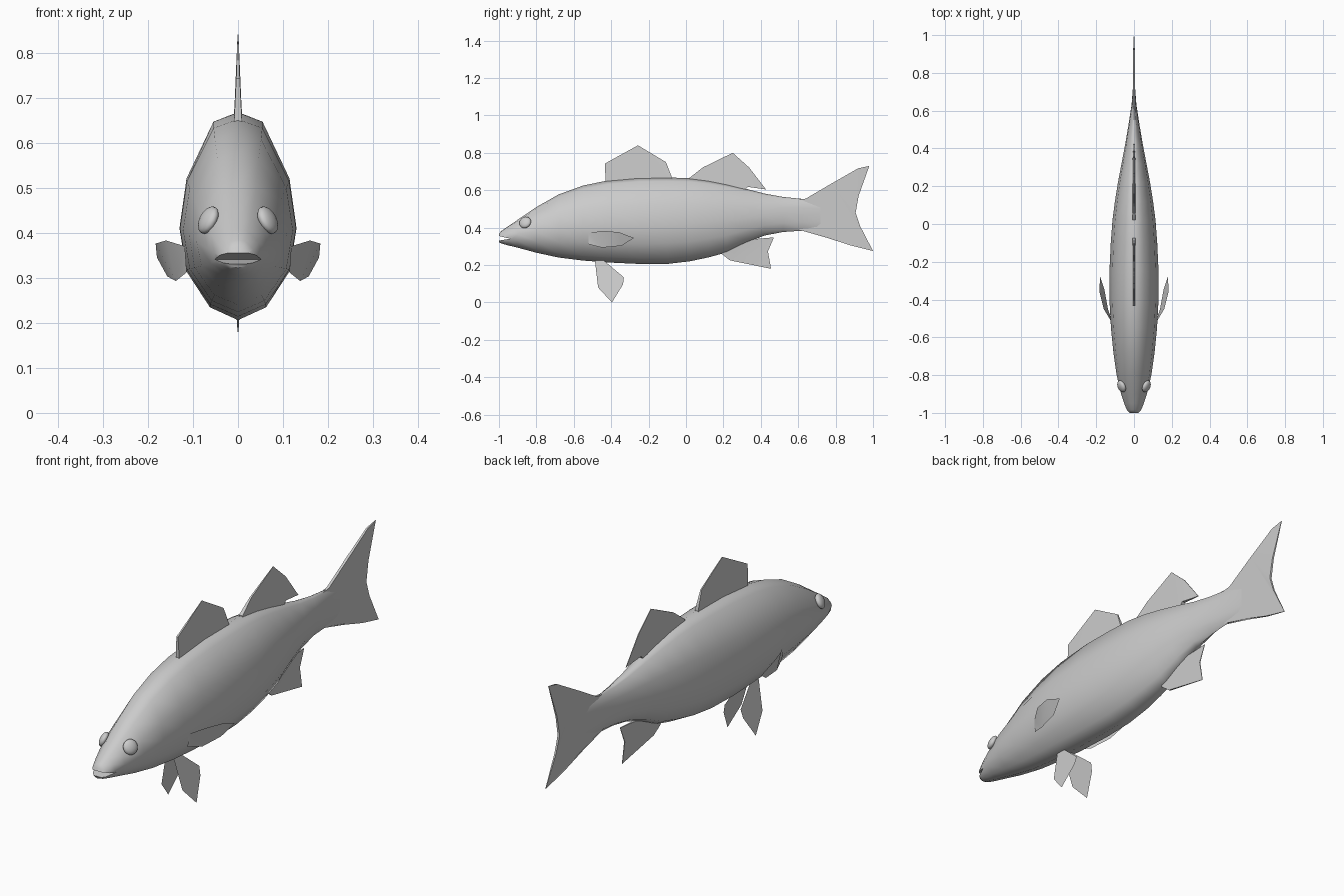
import bpy, bmesh, math
from mathutils import Vector

if "Cube" in bpy.data.objects:
    bpy.data.objects.remove(bpy.data.objects["Cube"])

grey = bpy.data.materials.new("fish grey")
grey.diffuse_color = (0.6, 0.6, 0.6, 1)
grey.use_nodes = True
grey.node_tree.nodes["Principled BSDF"].inputs["Base Color"].default_value = grey.diffuse_color


def finish(name, bm, smooth=None):
    bmesh.ops.recalc_face_normals(bm, faces=bm.faces)
    me = bpy.data.meshes.new(name)
    bm.to_mesh(me)
    bm.free()
    ob = bpy.data.objects.new(name, me)
    bpy.context.collection.objects.link(ob)
    me.materials.append(grey)
    if smooth:
        bpy.ops.object.select_all(action='DESELECT')
        bpy.context.view_layer.objects.active = ob
        ob.select_set(True)
        bpy.ops.object.shade_smooth_by_angle(angle=math.radians(smooth))
    return ob


def plate(name, pts):
    """Median fin from (y, z, half thickness) outline points."""
    bm = bmesh.new()
    a = [bm.verts.new((t, y, z)) for y, z, t in pts]
    b = [bm.verts.new((-t, y, z)) for y, z, t in pts]
    bm.faces.new(a)
    bm.faces.new(b[::-1])
    n = len(pts)
    for i in range(n):
        j = (i + 1) % n
        bm.faces.new((a[i], b[i], b[j], a[j]))
    bmesh.ops.triangulate(bm, faces=[f for f in bm.faces if len(f.verts) > 4])
    return finish(name, bm, 40)


def sheet(name, pts, side):
    """Paired fin as a single thin sheet."""
    bm = bmesh.new()
    f = bm.faces.new([bm.verts.new((side * x, y, z)) for x, y, z in pts])
    bmesh.ops.triangulate(bm, faces=[f])
    return finish(name, bm, 40)


# Body: stations of (y, top, bottom, half width, height of widest point)
stations = [
    (-1.0, .368, .322, .026, .345), (-.985, .384, .315, .038, .348),
    (-.95, .408, .305, .052, .355), (-.90, .442, .293, .068, .365),
    (-.80, .51, .266, .092, .38), (-.68, .578, .240, .109, .395),
    (-.55, .625, .224, .122, .405), (-.42, .652, .214, .129, .41),
    (-.25, .667, .206, .130, .41), (-.10, .668, .206, .123, .415),
    (.02, .665, .220, .114, .42), (.12, .652, .241, .101, .43),
    (.22, .632, .268, .085, .44), (.32, .608, .318, .066, .45),
    (.42, .582, .358, .047, .46), (.52, .564, .377, .030, .468),
    (.63, .553, .384, .013, .47), (.72, .55, .385, .006, .47)]
# Half cross-section: fraction of width, fraction of height from the widest point
section = [(0, 1), (.42, .92), (.88, .43), (1, 0), (.88, -.47), (.48, -.86), (0, -1)]
ring = section + [(-x, z) for x, z in section[-2:0:-1]]

bm = bmesh.new()
rows = []
for y, top, bot, w, mid in stations:
    rows.append([bm.verts.new((x * w, y, mid + h * ((top - mid) if h > 0 else (mid - bot))))
                 for x, h in ring])
for r, s in zip(rows, rows[1:]):
    for i in range(len(ring)):
        j = (i + 1) % len(ring)
        bm.faces.new((r[i], r[j], s[j], s[i]))
bm.faces.new(rows[0])
bm.faces.new(rows[-1])
body = finish("body", bm)

# Mouth: wedge cut out of the snout
bm = bmesh.new()
wedge = [(-1.03, .362), (-.94, .341), (-1.03, .326)]
a = [bm.verts.new((.1, y, z)) for y, z in wedge]
b = [bm.verts.new((-.1, y, z)) for y, z in wedge]
bm.faces.new(a)
bm.faces.new(b)
for i in range(3):
    bm.faces.new((a[i], a[i - 1], b[i - 1], b[i]))
cutter = finish("mouth_cutter", bm)
cutter.hide_render = True
mod = body.modifiers.new("mouth", 'BOOLEAN')
mod.operation, mod.object, mod.solver = 'DIFFERENCE', cutter, 'EXACT'
bpy.ops.object.select_all(action='DESELECT')
bpy.context.view_layer.objects.active = body
body.select_set(True)
bpy.ops.object.modifier_apply(modifier="mouth")
bpy.ops.object.shade_smooth_by_angle(angle=math.radians(65))
bpy.data.objects.remove(cutter)

# Median fins, thick at the root and thin at the edge
plate("front_dorsal_fin", [
    (-.43, .62, .010), (-.433, .743, .004), (-.257, .84, .001), (-.107, .75, .003),
    (-.075, .668, .008), (-.08, .63, .010)])
plate("rear_dorsal_fin", [
    (.02, .64, .010), (.02, .667, .009), (.09, .722, .004), (.25, .80, .001),
    (.337, .722, .002), (.428, .604, .001), (.33, .618, .008), (.30, .58, .010)])
plate("anal_fin", [
    (.19, .30, .010), (.193, .258, .008), (.235, .225, .004), (.455, .18, .001),
    (.438, .273, .002), (.47, .348, .001), (.342, .337, .006), (.32, .36, .010)])
plate("tail_fin", [
    (.60, .55, .006), (.64, .555, .006), (.78, .637, .006), (.92, .717, .004),
    (.98, .73, .001), (.923, .57, .004), (.907, .48, .005), (.93, .41, .004),
    (1.0, .275, .001), (.88, .305, .004), (.75, .352, .006), (.64, .383, .006),
    (.60, .39, .006)])

# Paired fins and eyes
pelvic = [(-.487, .225), (-.44, .225), (-.332, .134), (-.337, .096), (-.396, 0), (-.47, .08)]
pectoral = [(.118, -.52, .37), (.16, -.45, .383), (.183, -.36, .376), (.18, -.278, .345),
            (.157, -.345, .303), (.138, -.45, .293), (.114, -.522, .312)]
for side, label in ((1, "right"), (-1, "left")):
    sheet("pelvic_fin_" + label, [(.02 + (.22 - z) * .23, y, z) for y, z in pelvic], side)
    sheet("pectoral_fin_" + label, pectoral, side)
    bm = bmesh.new()
    bmesh.ops.create_uvsphere(bm, u_segments=16, v_segments=10, radius=.033)
    bmesh.ops.scale(bm, vec=(1, 1, .5), verts=bm.verts)
    turn = Vector((side * .8, -.36, .42)).to_track_quat('Z', 'Y').to_matrix()
    bmesh.ops.rotate(bm, matrix=turn, verts=bm.verts)
    bmesh.ops.translate(bm, vec=(side * .066, -.86, .428), verts=bm.verts)
    finish("eye_" + label, bm, 60)
